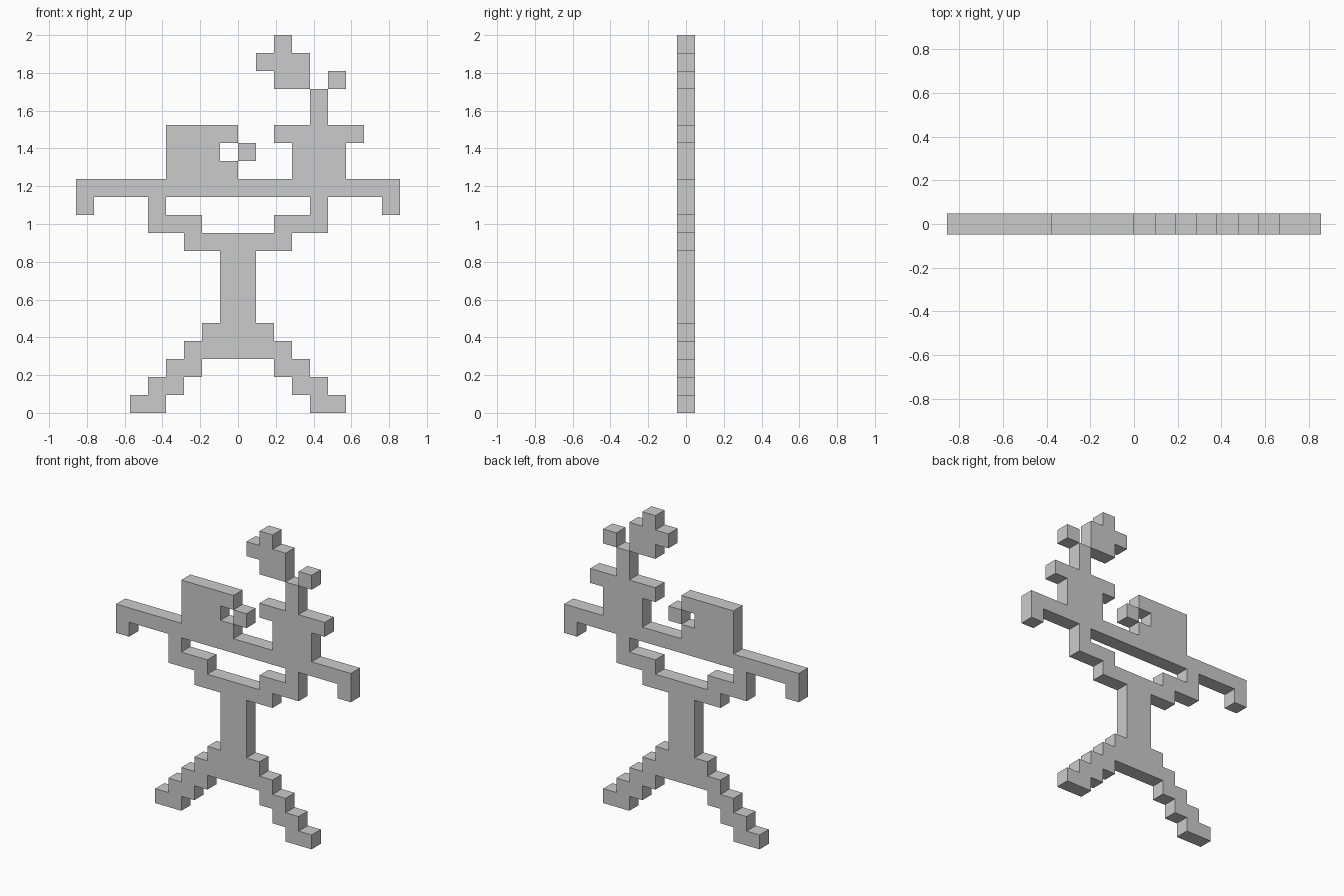
import bpy, bmesh, math

if "Cube" in bpy.data.objects:
    bpy.data.objects.remove(bpy.data.objects["Cube"])

U = 2 / 21  # one block

def mirror(rects):
    return rects + [(-b, -a, z0, z1) for a, b, z0, z1 in rects]

# Each part is a set of block rectangles: (x0, x1, z0, z1) in block units
parts = {
    "legs": mirror([(4, 6, 0, 1), (3, 5, 1, 2), (2, 4, 2, 3)]),
    "hips": [(-3, 3, 3, 4), (-2, 2, 4, 5)],
    "stem": [(-1, 1, 5, 9)],
    "bowl": [(-3, 3, 9, 10)] + mirror([(2, 5, 10, 11), (4, 5, 11, 12)]),
    "table_top": [(-9, 9, 12, 13)] + mirror([(8, 9, 11, 12)]),
    "mug": [(-4, 0, 13, 14), (-4, -1, 14, 15), (-4, 0, 15, 16)],
    "mug_handle": [(0, 1, 14, 15)],
    "bottle": [(3, 6, 13, 15), (2, 7, 15, 16), (4, 5, 16, 18)],
    "large_puff": [(2, 4, 18, 19), (1, 4, 19, 20), (2, 3, 20, 21)],
    "small_puff": [(5, 6, 18, 19)],
}

def cells(rects):
    return {(x, z) for x0, x1, z0, z1 in rects
            for x in range(x0, x1) for z in range(z0, z1)}

filled = set().union(*(cells(r) for r in parts.values()))

def build(name, rects):
    bm = bmesh.new()
    verts = {}

    def vert(x, y, z):
        if (x, y, z) not in verts:
            verts[x, y, z] = bm.verts.new((x * U, y * U, z * U))
        return verts[x, y, z]

    for x, z in cells(rects):
        ring = [(x, z), (x + 1, z), (x + 1, z + 1), (x, z + 1)]
        # front and back
        bm.faces.new([vert(a, -0.5, b) for a, b in ring])
        bm.faces.new([vert(a, 0.5, b) for a, b in reversed(ring)])
        # outer walls only where no neighbouring block touches
        for i, (dx, dz) in enumerate([(0, -1), (1, 0), (0, 1), (-1, 0)]):
            if (x + dx, z + dz) not in filled:
                (a, b), (c, d) = ring[i], ring[(i + 1) % 4]
                bm.faces.new([vert(a, -0.5, b), vert(a, 0.5, b),
                              vert(c, 0.5, d), vert(c, -0.5, d)])
    # merge flat blocks into clean panels
    bmesh.ops.dissolve_limit(bm, angle_limit=math.radians(1),
                             verts=bm.verts, edges=bm.edges)
    mesh = bpy.data.meshes.new(name)
    bm.to_mesh(mesh)
    bm.free()
    bpy.context.collection.objects.link(bpy.data.objects.new(name, mesh))

for name, rects in parts.items():
    build(name, rects)
